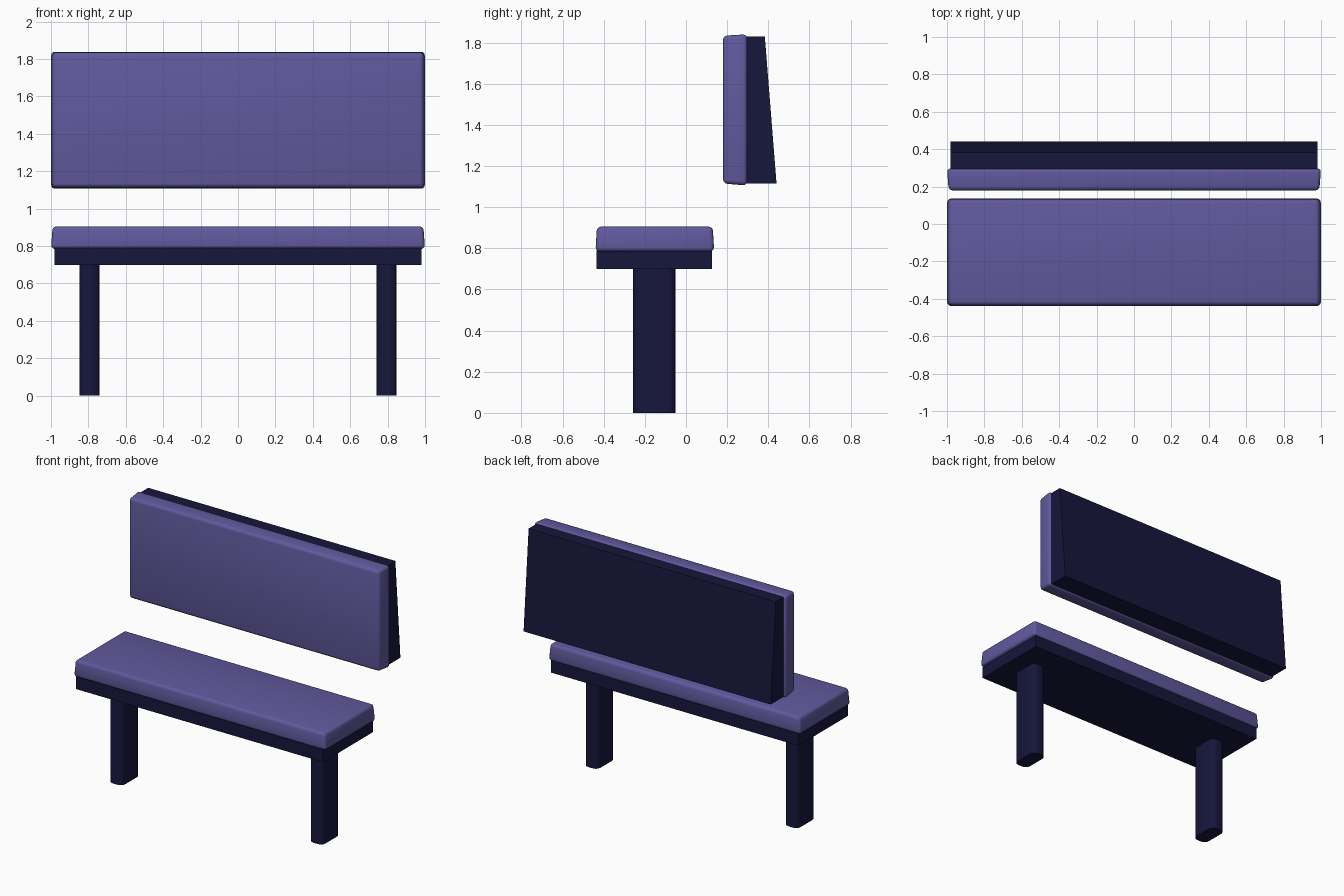
import bpy, bmesh, math

if "Cube" in bpy.data.objects:
    bpy.data.objects.remove(bpy.data.objects["Cube"])


def material(name, color):
    mat = bpy.data.materials.new(name)
    mat.diffuse_color = (*color, 1)
    mat.use_nodes = True
    mat.node_tree.nodes["Principled BSDF"].inputs["Base Color"].default_value = mat.diffuse_color
    return mat


PURPLE = material("purple_padding", (0.12, 0.10, 0.34))
NAVY = material("dark_frame", (0.008, 0.008, 0.045))


def finish(name, bm, mat, smooth=False):
    bmesh.ops.recalc_face_normals(bm, faces=bm.faces)
    mesh = bpy.data.meshes.new(name)
    bm.to_mesh(mesh)
    bm.free()
    obj = bpy.data.objects.new(name, mesh)
    bpy.context.collection.objects.link(obj)
    mesh.materials.append(mat)
    if smooth:
        bpy.ops.object.select_all(action='DESELECT')
        obj.select_set(True)
        bpy.context.view_layer.objects.active = obj
        bpy.ops.object.shade_smooth_by_angle(angle=math.radians(40))
    return obj


def extrude_profile(profile, half_width):
    """Extrude a (y, z) profile symmetrically along x."""
    bm = bmesh.new()
    face = bm.faces.new([bm.verts.new((-half_width, y, z)) for y, z in profile])
    new = bmesh.ops.extrude_face_region(bm, geom=[face])["geom"]
    verts = [v for v in new if isinstance(v, bmesh.types.BMVert)]
    bmesh.ops.translate(bm, verts=verts, vec=(2 * half_width, 0, 0))
    return bm


def cushion(name, profile, is_outer):
    """Padded block: outer face slightly narrower, all edges rounded."""
    bm = extrude_profile(profile, 1.0)
    for v in bm.verts:
        if is_outer(v.co):
            v.co.x *= 0.991
    bmesh.ops.bevel(bm, geom=bm.edges[:], offset=0.02, segments=3,
                    profile=0.5, affect='EDGES')
    return finish(name, bm, PURPLE, smooth=True)


# Padded seat and backrest
cushion("seat_cushion",
        [(-0.44, 0.785), (0.137, 0.785), (0.13, 0.905), (-0.433, 0.905)],
        lambda co: co.z > 0.85)
cushion("back_cushion",
        [(0.18, 1.115), (0.297, 1.105), (0.297, 1.84), (0.18, 1.833)],
        lambda co: co.y < 0.22)

# Seat board
finish("seat_base", extrude_profile(
    [(-0.435, 0.70), (0.127, 0.70), (0.127, 0.79), (-0.435, 0.79)], 0.98), NAVY)

# Wedge-shaped backrest board
finish("back_board", extrude_profile(
    [(0.29, 1.115), (0.44, 1.115), (0.383, 1.83), (0.29, 1.83)], 0.98), NAVY)

# Two legs with rounded vertical corners
for side, label in ((-1, "left_leg"), (1, "right_leg")):
    bm = bmesh.new()
    bmesh.ops.create_cube(bm, size=1)
    bmesh.ops.scale(bm, vec=(0.108, 0.205, 0.70), verts=bm.verts)
    bmesh.ops.translate(bm, vec=(side * 0.794, -0.154, 0.35), verts=bm.verts)
    upright = [e for e in bm.edges
               if abs(e.verts[0].co.z - e.verts[1].co.z) > 0.5]
    bmesh.ops.bevel(bm, geom=upright, offset=0.035, segments=3,
                    profile=0.5, affect='EDGES')
    finish(label, bm, NAVY, smooth=True)
